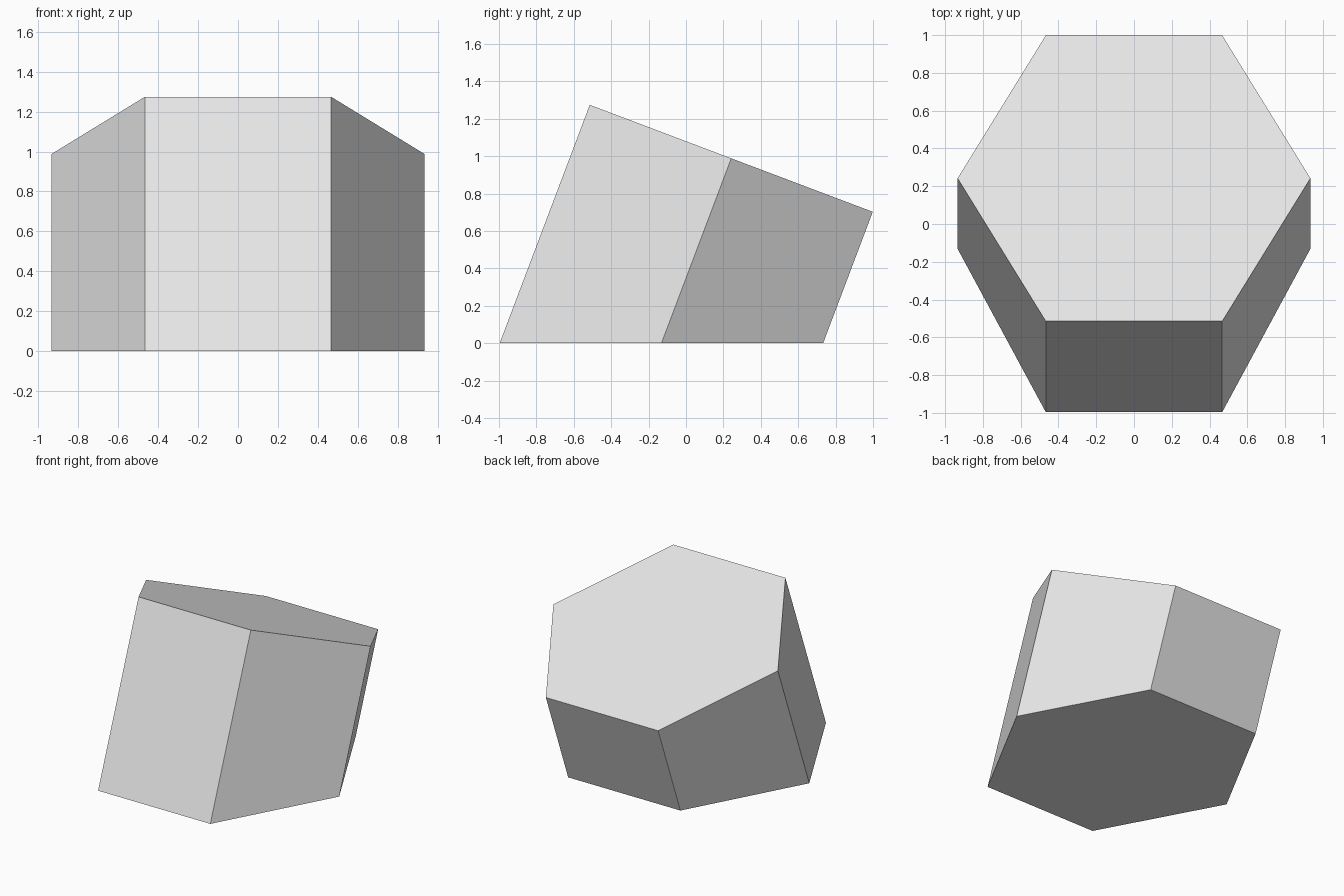
import bpy, bmesh, math
from mathutils import Matrix, Vector

if "Cube" in bpy.data.objects:
    bpy.data.objects.remove(bpy.data.objects["Cube"])

RADIUS = 0.934
TILT = math.radians(20.7)
TOP_CENTRE = Vector((0, 0.242, 0.988))
LENGTH = 2.0

# Plain grey material
grey = bpy.data.materials.new("light grey")
grey.diffuse_color = (0.8, 0.8, 0.8, 1)
grey.use_nodes = True
grey.node_tree.nodes["Principled BSDF"].inputs["Base Color"].default_value = grey.diffuse_color

# Hexagonal prism, its top face centred on the origin before tilting back
bm = bmesh.new()
bmesh.ops.create_cone(bm, cap_ends=True, segments=6, radius1=RADIUS, radius2=RADIUS, depth=LENGTH)
bm.transform(Matrix.Translation(TOP_CENTRE)
             @ Matrix.Rotation(-TILT, 4, 'X')
             @ Matrix.Translation((0, 0, -LENGTH / 2))
             @ Matrix.Rotation(math.radians(30), 4, 'Z'))

# Slice the tilted prism flat at ground level and close the base
cut = bmesh.ops.bisect_plane(bm, geom=bm.verts[:] + bm.edges[:] + bm.faces[:],
                             plane_co=(0, 0, 0), plane_no=(0, 0, 1), clear_inner=True)
bmesh.ops.contextual_create(bm, geom=[e for e in cut["geom_cut"] if isinstance(e, bmesh.types.BMEdge)])
bmesh.ops.recalc_face_normals(bm, faces=bm.faces[:])

mesh = bpy.data.meshes.new("tilted_hexagonal_block")
bm.to_mesh(mesh)
bm.free()
mesh.materials.append(grey)
block = bpy.data.objects.new("tilted_hexagonal_block", mesh)
bpy.context.collection.objects.link(block)
